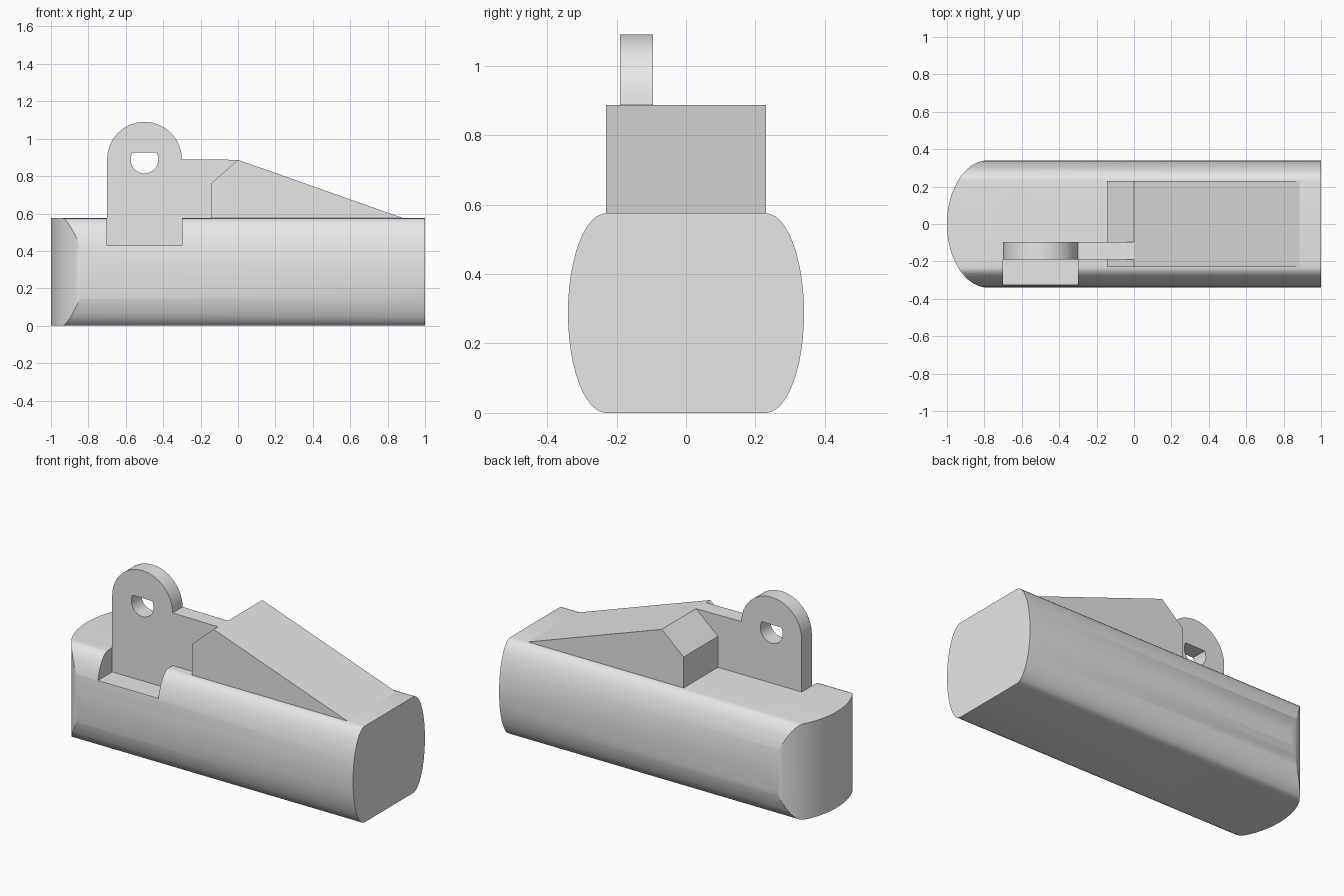
import bpy, bmesh
from math import cos, sin, pi, radians
from mathutils import Vector

cube = bpy.data.objects.get("Cube")
if cube:
    bpy.data.objects.remove(cube, do_unlink=True)

# Single grey material
GREY = (0.8, 0.8, 0.8, 1)
grey = bpy.data.materials.new("plain grey")
grey.use_nodes = True
grey.diffuse_color = GREY
grey.node_tree.nodes["Principled BSDF"].inputs["Base Color"].default_value = GREY


def arc(cx, cy, rx, ry, start, end, steps):
    """Points on an elliptical arc, angles in degrees."""
    angles = [radians(start + (end - start) * i / steps) for i in range(steps + 1)]
    return [(cx + rx * cos(a), cy + ry * sin(a)) for a in angles]


def prism(name, profile, axis, low, high):
    """Extrude a 2D profile along one axis; the profile uses the other two in order."""
    def place(p, t):
        coords = list(p)
        coords.insert("xyz".index(axis), t)
        return Vector(coords)

    bm = bmesh.new()
    face = bm.faces.new([bm.verts.new(place(p, low)) for p in profile])
    side = bmesh.ops.extrude_face_region(bm, geom=[face])["geom"]
    verts = [v for v in side if isinstance(v, bmesh.types.BMVert)]
    bmesh.ops.translate(bm, verts=verts, vec=place((0, 0), high - low))
    bmesh.ops.recalc_face_normals(bm, faces=bm.faces)
    mesh = bpy.data.meshes.new(name)
    bm.to_mesh(mesh)
    bm.free()
    mesh.materials.append(grey)
    obj = bpy.data.objects.new(name, mesh)
    bpy.context.collection.objects.link(obj)
    return obj


def activate(obj):
    bpy.ops.object.select_all(action="DESELECT")
    obj.select_set(True)
    bpy.context.view_layer.objects.active = obj


def carve(obj, cutter, operation):
    """Apply a boolean and discard its cutter."""
    cutter.hide_render = True
    mod = obj.modifiers.new("carve", "BOOLEAN")
    mod.operation, mod.object, mod.solver = operation, cutter, "EXACT"
    activate(obj)
    bpy.ops.object.modifier_apply(modifier=mod.name)
    bpy.data.objects.remove(cutter, do_unlink=True)


TOP = 0.575          # flat top of the body
HALF = TOP / 2
FLAT = 0.23          # half width of the flat top
WIDE = 0.34          # half width at the bulge
CREST = 0.887        # height of the wedge and web
FRONT, BACK = -0.19, -0.095   # faces of the lug plate

# Body: bulging sides, rounded at the left end in plan
section = (arc(FLAT, HALF, WIDE - FLAT, HALF, -90, 90, 24)
           + arc(-FLAT, HALF, WIDE - FLAT, HALF, 90, 270, 24))
body = prism("body", section, "x", -1.1, 1)
plan = [(1.2, -WIDE - 0.1), (1.2, WIDE + 0.1), (-0.78, WIDE + 0.1)]
plan += arc(-0.78, 0, 0.22, WIDE + 0.0005, 90, 270, 32) + [(-0.78, -WIDE - 0.1)]
carve(body, prism("plan_cutter", plan, "z", -0.2, 0.8), "INTERSECT")

# Recess in front of the lug
recess = [(-0.7, 0.43), (-0.3, 0.43), (-0.3, 0.8), (-0.7, 0.8)]
carve(body, prism("recess_cutter", recess, "y", -0.6, FRONT), "DIFFERENCE")

# Lug plate with rounded eye and a web running into the wedge
lug_profile = [(-0.7, 0.43), (-0.3, 0.43), (-0.3, TOP - 0.01), (0, TOP - 0.01), (0, CREST)]
lug_profile += arc(-0.5, 0.89, 0.2, 0.2, 0, 180, 16)
lug = prism("lug_plate", lug_profile, "y", FRONT, BACK)

# Flat-topped eye hole
hole = arc(-0.5, 0.888, 0.074, 0.074, 150, 390, 16)
hole[0], hole[-1] = (-0.566, 0.925), (-0.434, 0.925)
carve(lug, prism("hole_cutter", hole, "y", -0.4, 0.2), "DIFFERENCE")

# Wedge ramp
ramp = [(-0.145, TOP - 0.01), (-0.145, 0.76), (0, CREST), (0.885, TOP), (0.885, TOP - 0.01)]
wedge = prism("wedge_ramp", ramp, "y", -FLAT, FLAT)

for part in (body, lug, wedge):
    activate(part)
    bpy.ops.object.shade_smooth_by_angle(angle=radians(30))
